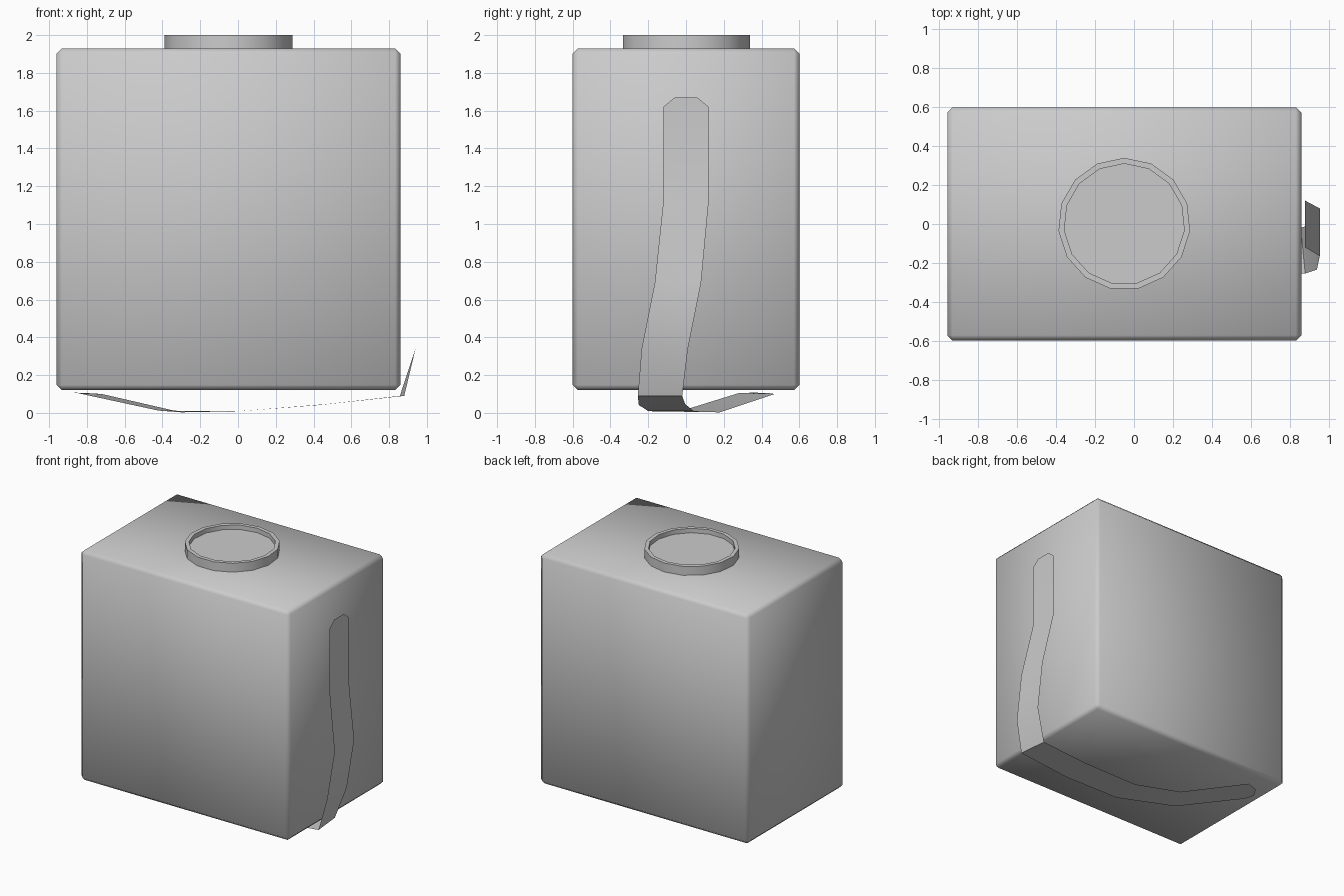
import bpy, bmesh, math

if "Cube" in bpy.data.objects:
    bpy.data.objects.remove(bpy.data.objects["Cube"])


def finish(name, bm, angle):
    mesh = bpy.data.meshes.new(name)
    bm.to_mesh(mesh)
    bm.free()
    ob = bpy.data.objects.new(name, mesh)
    bpy.context.collection.objects.link(ob)
    bpy.ops.object.select_all(action='DESELECT')
    ob.select_set(True)
    bpy.context.view_layer.objects.active = ob
    bpy.ops.object.shade_smooth_by_angle(angle=math.radians(angle))
    return ob


# Box body with narrow chamfered edges
bm = bmesh.new()
bmesh.ops.create_cube(bm, size=1)
for v in bm.verts:
    v.co = (v.co.x * 1.82 - 0.05, v.co.y * 1.2, v.co.z * 1.81 + 1.025)
bmesh.ops.bevel(bm, geom=bm.edges[:], offset=0.028, segments=1, affect='EDGES')
finish("box_body", bm, 60)

# Round cap: 15-sided profile of (radius, height) with a raised rim
bm = bmesh.new()
SIDES = 15
rings = []
for r, z in [(0.34, 1.925), (0.34, 2.0), (0.31, 2.0), (0.31, 1.965)]:
    ring = []
    for i in range(SIDES):
        a = math.pi / 2 + math.tau * i / SIDES
        ring.append(bm.verts.new((-0.05 + r * math.cos(a), r * math.sin(a), z)))
    rings.append(ring)
for lo, hi in zip(rings, rings[1:]):
    for i in range(SIDES):
        j = (i + 1) % SIDES
        bm.faces.new((lo[i], lo[j], hi[j], hi[i]))
bm.faces.new(rings[-1])
finish("top_cap", bm, 30)

# Thin strap: down the right side, then under the body (front edge, back edge)
rows = [
    ((0.88, -0.06, 1.67), (0.88, 0.06, 1.67)),
    ((0.88, -0.12, 1.62), (0.88, 0.12, 1.62)),
    ((0.88, -0.12, 1.12), (0.88, 0.12, 1.12)),
    ((0.955, -0.165, 0.69), (0.955, 0.08, 0.69)),
    ((0.94, -0.235, 0.34), (0.94, 0.01, 0.34)),
    ((0.88, -0.255, 0.09), (0.857, -0.02, 0.09)),
    ((0.435, -0.25, 0.042), (0.475, -0.005, 0.047)),
    ((0.0, -0.2, 0.009), (0.02, 0.04, 0.01)),
    ((-0.42, -0.02, 0.012), (-0.3, 0.18, 0.003)),
    ((-0.85, 0.28, 0.105), (-0.72, 0.47, 0.10)),
    ((-0.87, 0.35, 0.107), (-0.82, 0.43, 0.106)),
]
bm = bmesh.new()
pairs = [[bm.verts.new(p) for p in row] for row in rows]
for (a, b), (c, d) in zip(pairs, pairs[1:]):
    bm.faces.new((a, c, d, b))
finish("strap", bm, 35)
